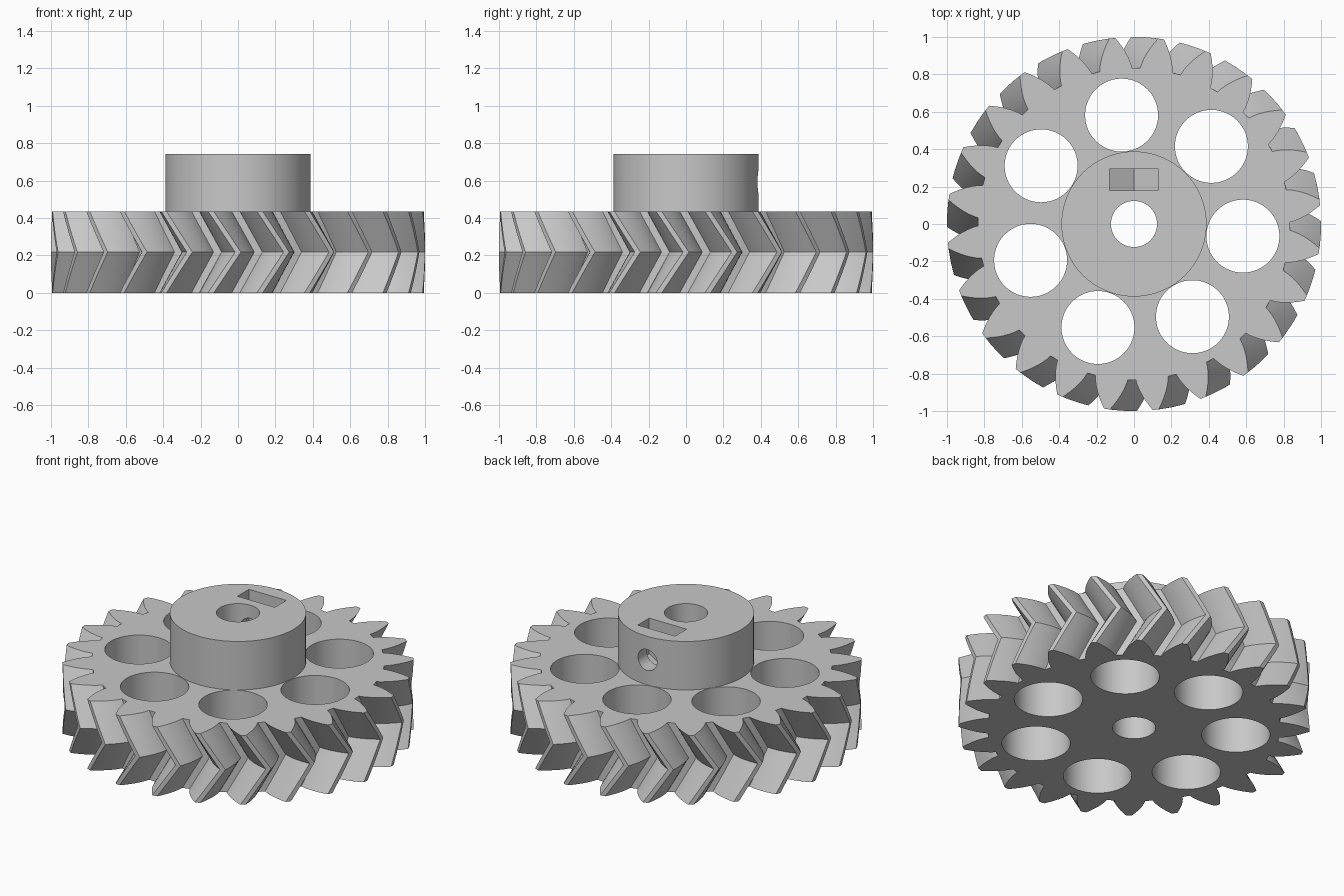
import bpy, bmesh
from math import sin, cos, tan, acos, pi, radians, sqrt
from mathutils import Matrix, Vector

cube = bpy.data.objects.get("Cube")
if cube:
    bpy.data.objects.remove(cube, do_unlink=True)

# Main dimensions
TEETH = 24
R_TIP, R_PITCH, R_ROOT = 1.0, 0.923, 0.835
R_BASE = R_PITCH * cos(radians(28))
TWIST = radians(200 / TEETH)
GEAR_TOP, HUB_TOP = 0.436, 0.741
R_HUB, R_BORE = 0.388, 0.123
SCREW_Z = 0.592

grey = bpy.data.materials.new("plain grey")
grey.use_nodes = True
colour = (0.58, 0.58, 0.58, 1)
grey.diffuse_color = colour
grey.node_tree.nodes["Principled BSDF"].inputs["Base Color"].default_value = colour


def make_object(name, bm):
    bmesh.ops.recalc_face_normals(bm, faces=bm.faces)
    mesh = bpy.data.meshes.new(name)
    bm.to_mesh(mesh)
    bm.free()
    mesh.materials.append(grey)
    obj = bpy.data.objects.new(name, mesh)
    bpy.context.collection.objects.link(obj)
    return obj


def loft(name, layers):
    """Closed solid through a stack of matching point loops."""
    bm = bmesh.new()
    rings = [[bm.verts.new(p) for p in layer] for layer in layers]
    n = len(rings[0])
    for low, high in zip(rings, rings[1:]):
        for i in range(n):
            j = (i + 1) % n
            bm.faces.new((low[i], low[j], high[j], high[i]))
    bm.faces.new(rings[0][::-1])
    bm.faces.new(rings[-1])
    return make_object(name, bm)


def cylinder(name, radius, z0, z1, x=0, y=0, segments=96):
    ring = [(x + radius * cos(2 * pi * i / segments),
             y + radius * sin(2 * pi * i / segments)) for i in range(segments)]
    return loft(name, [[(px, py, z) for px, py in ring] for z in (z0, z1)])


def activate(obj):
    bpy.ops.object.select_all(action="DESELECT")
    obj.select_set(True)
    bpy.context.view_layer.objects.active = obj


def cut(target, cutter):
    cutter.hide_render = True
    mod = target.modifiers.new("cut", "BOOLEAN")
    mod.operation = "DIFFERENCE"
    mod.solver = "EXACT"
    mod.object = cutter
    activate(target)
    bpy.ops.object.modifier_apply(modifier=mod.name)
    bpy.data.objects.remove(cutter, do_unlink=True)


def half_angle(r):
    """Half the angular thickness of an involute tooth at radius r."""
    def inv(radius):
        a = acos(R_BASE / radius)
        return tan(a) - a
    return pi / (2 * TEETH) + inv(R_PITCH) - inv(r)


# Toothed wheel: involute outline twisted one way, then back
STEPS = 6
radii = [R_ROOT + (R_TIP - R_ROOT) * i / STEPS for i in range(STEPS + 1)]
flank = [(r, -half_angle(r)) for r in radii]
tooth = flank + [(r, -a) for r, a in reversed(flank)]
outline = [(r, a + 2 * pi * k / TEETH) for k in range(TEETH) for r, a in tooth]
SLICES = 8
layers = []
for s in range(SLICES + 1):
    t = s / SLICES
    turn = -TWIST * abs(2 * t - 1)
    layers.append([(r * cos(a + turn), r * sin(a + turn), GEAR_TOP * t) for r, a in outline])
wheel = loft("herringbone_wheel", layers)

# Seven lightening holes and the shaft bore
for k in range(7):
    a = radians(-6.35) + 2 * pi * k / 7
    cut(wheel, cylinder("hole_cutter", 0.195, -0.1, GEAR_TOP + 0.1, 0.586 * cos(a), 0.586 * sin(a)))
cut(wheel, cylinder("bore_cutter", R_BORE, -0.1, 1))

# Hub with bore
hub = cylinder("hub", R_HUB, GEAR_TOP, HUB_TOP)
cut(hub, cylinder("bore_cutter", R_BORE, 0, 1))

# Nut slot with a pointed floor
w = 0.13
floor = SCREW_Z - 2 * w / sqrt(3)
shoulder = SCREW_Z - w / sqrt(3)
slot = [(0, floor), (w, shoulder), (w, 1), (-w, 1), (-w, shoulder)]
cut(hub, loft("slot_cutter", [[(x, y, z) for x, z in slot] for y in (0.18, 0.294)]))

# Set screw hole from the back of the hub into the bore
screw = cylinder("screw_cutter", 0.066, 0, 0.6, segments=32)
screw.data.transform(Matrix.Translation(Vector((0, 0, SCREW_Z))) @ Matrix.Rotation(-pi / 2, 4, "X"))
cut(hub, screw)

for obj in (wheel, hub):
    activate(obj)
    bpy.ops.object.shade_smooth_by_angle(angle=radians(25))
